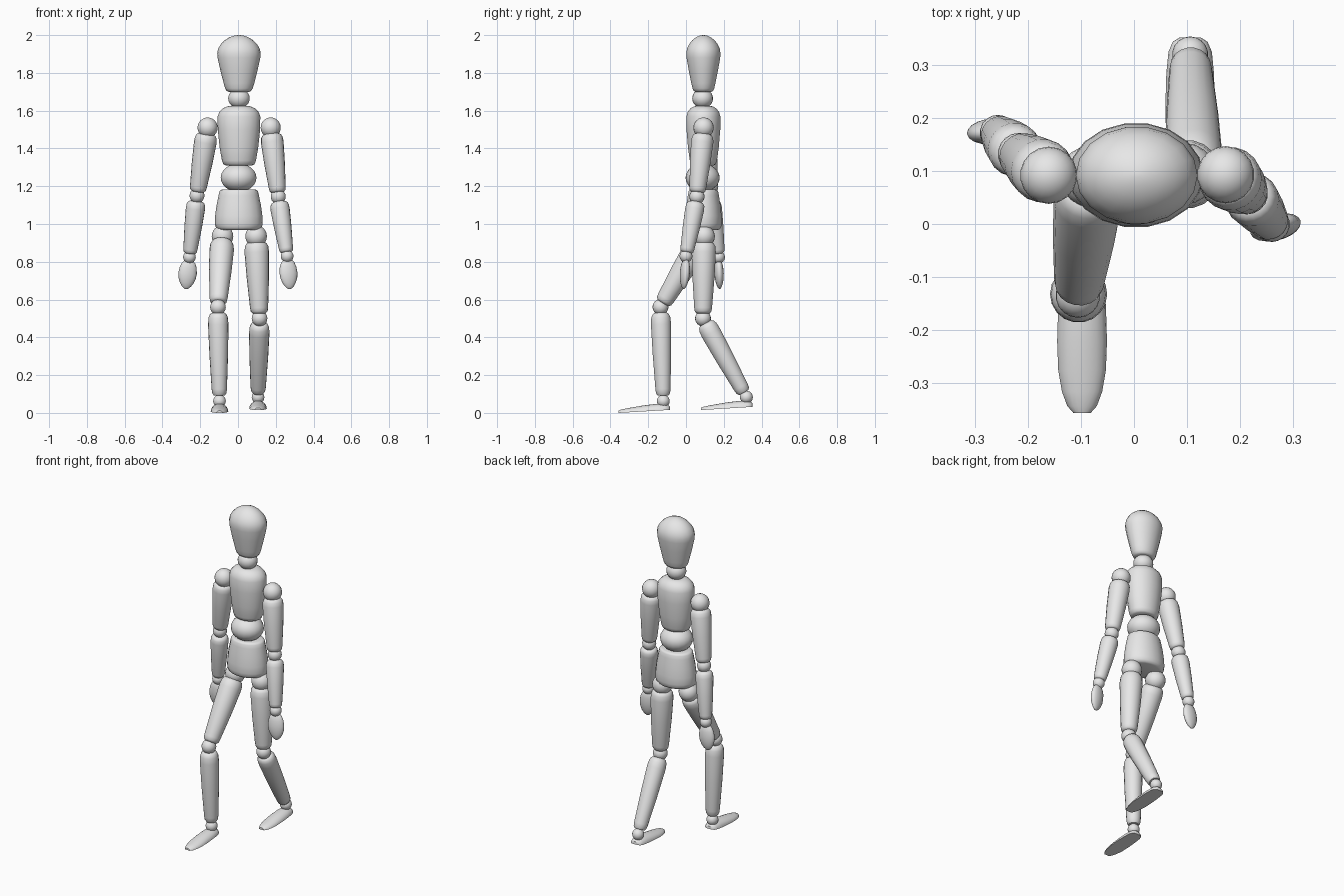
import bpy, bmesh, math
from mathutils import Vector, Matrix

if "Cube" in bpy.data.objects:
    bpy.data.objects.remove(bpy.data.objects["Cube"])

wood = bpy.data.materials.new("pale grey")
wood.diffuse_color = (0.8, 0.8, 0.8, 1)
wood.use_nodes = True
wood.node_tree.nodes["Principled BSDF"].inputs["Base Color"].default_value = wood.diffuse_color
SIDES = 18


def finish(bm, name, angle=50):
    bmesh.ops.recalc_face_normals(bm, faces=bm.faces)
    me = bpy.data.meshes.new(name)
    bm.to_mesh(me)
    bm.free()
    me.materials.append(wood)
    ob = bpy.data.objects.new(name, me)
    bpy.context.collection.objects.link(ob)
    bpy.ops.object.select_all(action='DESELECT')
    ob.select_set(True)
    bpy.context.view_layer.objects.active = ob
    bpy.ops.object.shade_smooth_by_angle(angle=math.radians(angle))
    return ob


def loft(bm, rings):
    """Skin a list of closed point rings and cap both ends."""
    vs = [[bm.verts.new(p) for p in ring] for ring in rings]
    n = len(vs[0])
    for a, b in zip(vs, vs[1:]):
        for i in range(n):
            j = (i + 1) % n
            bm.faces.new((a[i], a[j], b[j], b[i]))
    bm.faces.new(vs[0])
    bm.faces.new(vs[-1])


def turned(name, a, b, profile, depth=1.0, wide=(1, 0, 0)):
    """Turned part from a to b; profile = (fraction, radius), depth flattens it."""
    a, b = Vector(a), Vector(b)
    axis = (b - a).normalized()
    u = Vector(wide)
    u = (u - axis * u.dot(axis)).normalized()
    v = axis.cross(u)
    rings = []
    for t, r in profile:
        c = a.lerp(b, t)
        rings.append([c + u * r * math.cos(k) + v * r * depth * math.sin(k)
                      for k in (2 * math.pi * i / SIDES for i in range(SIDES))])
    bm = bmesh.new()
    loft(bm, rings)
    return finish(bm, name)


def ball(name, c, r, scale=(1, 1, 1)):
    bm = bmesh.new()
    m = Matrix.Translation(c) @ Matrix.Diagonal((*scale, 1))
    bmesh.ops.create_uvsphere(bm, u_segments=SIDES, v_segments=12, radius=r, matrix=m)
    return finish(bm, name)


def limb(name, a, b, r0, r1):
    mid = r0 * 0.6 + r1 * 0.4
    turned(name, a, b, [(0, r0 * .62), (.02, r0 * .82), (.06, r0 * .95), (.14, r0),
                        (.5, mid * 1.03), (.92, r1 * 1.04), (.97, r1 * .97), (1, r1 * .75)])


def foot(name, x, heel_y, toe_y, heel_z, toe_z):
    # (fraction from heel to toe, half width, height)
    stations = [(0, .02, .018), (.03, .033, .027), (.1, .041, .033), (.25, .045, .036),
                (.5, .047, .032), (.7, .045, .026), (.85, .038, .021),
                (.95, .028, .017), (1, .016, .012)]
    rings = []
    for t, w, h in stations:
        y = heel_y + (toe_y - heel_y) * t
        z = heel_z + (toe_z - heel_z) * t
        rings.append([(x + w * math.cos(k), y, z + h * math.sin(k))
                      for k in (math.pi * i / 10 for i in range(11))])
    bm = bmesh.new()
    loft(bm, rings)
    finish(bm, name, 40)


# head, neck and trunk
Y = 0.092
turned("head", (.005, Y, 1.70), (.005, Y, 2.0),
       [(0, .056), (.02, .066), (.06, .073), (.15, .081), (.4, .1), (.6, .113), (.68, .115),
        (.76, .110), (.84, .096), (.91, .075), (.96, .051), (.99, .025), (1, .006)], .8)
ball("neck", (.005, Y - .004, 1.665), .058, (1, .95, .9))
turned("chest", (.005, Y, 1.31), (.005, Y, 1.625),
       [(0, .07), (.02, .082), (.08, .09), (.3, .102), (.6, .112), (.82, .113),
        (.9, .104), (.96, .085), (.99, .064), (1, .05)], .81)
ball("waist", (.003, Y - .004, 1.245), .096, (1, .94, .78))
turned("pelvis", (.004, Y, .968), (.004, Y, 1.183),
       [(0, .1), (.02, .113), (.07, .122), (.16, .127), (.35, .125), (.6, .118),
        (.85, .107), (.95, .102), (.985, .096), (1, .085)], .78)

# arms: shoulder, elbow, wrist, hand tip, hand width direction
arms = {
    "left": ((.173, .093, 1.51), (.213, .058, 1.145), (.26, .0, .83), (.274, -.012, .655), (1, .25, 0)),
    "right": ((-.161, .092, 1.51), (-.217, .132, 1.15), (-.257, .172, .825), (-.276, .178, .655), (1, .1, 0)),
}
for side, (s, e, w, tip, wide) in arms.items():
    s, e, w, tip = map(Vector, (s, e, w, tip))
    ball(side + "_shoulder", s, .054)
    limb(side + "_upper_arm", s.lerp(e, .09), e.lerp(s, .06), .06, .043)
    ball(side + "_elbow", e, .04)
    limb(side + "_forearm", e.lerp(w, .09), w.lerp(e, .06), .051, .036)
    ball(side + "_wrist", w, .034)
    turned(side + "_hand", w.lerp(tip, .1), tip,
           [(0, .015), (.03, .025), (.1, .036), (.25, .045), (.45, .049), (.62, .046),
            (.78, .037), (.9, .025), (.97, .013), (1, .004)], .5, wide)

# legs: hip, knee, ankle
legs = {
    "left": ((.096, .095, .935), (.114, .09, .5), (.106, .32, .083)),
    "right": ((-.082, .09, .935), (-.106, -.135, .56), (-.098, -.12, .062)),
}
for side, (h, k, a) in legs.items():
    h, k, a = map(Vector, (h, k, a))
    ball(side + "_hip", h, .058)
    limb(side + "_thigh", h.lerp(k, .07), k.lerp(h, .06), .065, .046)
    ball(side + "_knee", k, .042)
    limb(side + "_shin", k.lerp(a, .06), a.lerp(k, .06), .054, .039)
    ball(side + "_ankle", a, .034)
foot("left_foot", .106, .352, .08, .032, .015)
foot("right_foot", -.098, -.086, -.357, .016, .0)
